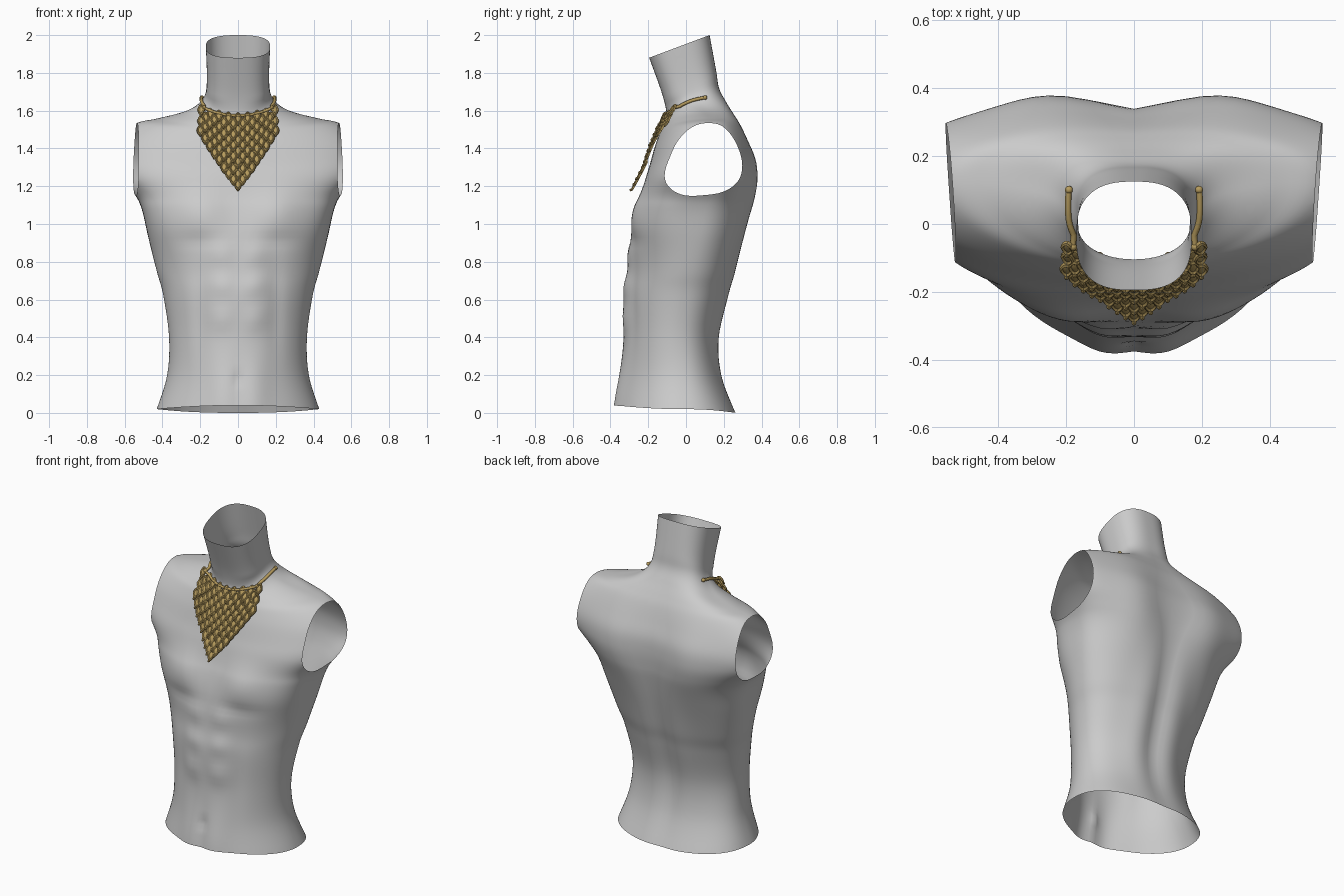
import bpy, bmesh
from math import sin, cos, pi, exp, copysign
from mathutils import Vector, Matrix
from mathutils.bvhtree import BVHTree

if "Cube" in bpy.data.objects:
    bpy.data.objects.remove(bpy.data.objects["Cube"])


def material(name, rgb):
    mat = bpy.data.materials.new(name)
    mat.use_nodes = True
    color = (*rgb, 1)
    mat.diffuse_color = color
    mat.node_tree.nodes["Principled BSDF"].inputs["Base Color"].default_value = color
    return mat


def add_object(name, bm, mat):
    mesh = bpy.data.meshes.new(name)
    bm.to_mesh(mesh)
    obj = bpy.data.objects.new(name, mesh)
    mesh.materials.append(mat)
    bpy.context.collection.objects.link(obj)
    return obj


def smooth(obj, angle):
    bpy.ops.object.select_all(action="DESELECT")
    obj.select_set(True)
    bpy.context.view_layer.objects.active = obj
    bpy.ops.object.shade_smooth_by_angle(angle=angle)


def bell(value, center, spread):
    return exp(-((value - center) / spread) ** 2)


def spline(rows, steps):
    """Catmull-Rom interpolation through rows of numbers."""
    result = []
    last = len(rows) - 1
    for i in range(last):
        quad = [rows[max(0, i - 1)], rows[i], rows[i + 1], rows[min(last, i + 2)]]
        for k in range(steps):
            t = k / steps
            result.append([b + t / 2 * (c - a + t * (2*a - 5*b + 4*c - d + t * (3*(b - c) + d - a)))
                           for a, b, c, d in zip(*quad)])
    result.append(list(rows[-1]))
    return result


grey = material("mannequin grey", (0.6, 0.6, 0.6))
gold = material("antique gold", (0.47, 0.33, 0.11))

# Rings of the body: side height, half width, side y, front height, front y, back height, back y
RINGS = [
    (.02, .43, -.03, .04, -.37, .0, .26),
    (.2, .375, -.04, .2, -.345, .2, .18),
    (.4, .365, -.05, .4, -.33, .4, .16),
    (.62, .395, -.02, .62, -.33, .62, .21),
    (.75, .43, .01, .75, -.31, .75, .25),
    (.93, .475, .05, .93, -.29, .93, .295),
    (1.08, .51, .07, 1.08, -.25, 1.08, .325),
    (1.16, .55, .11, 1.15, -.23, 1.16, .335),
    (1.26, .64, .12, 1.25, -.21, 1.25, .34),
    (1.34, .67, .12, 1.32, -.19, 1.34, .335),
    (1.44, .65, .12, 1.41, -.165, 1.43, .31),
    (1.53, .545, .12, 1.48, -.14, 1.52, .28),
    (1.56, .42, .12, 1.52, -.125, 1.58, .25),
    (1.6, .27, .09, 1.56, -.11, 1.65, .21),
    (1.66, .185, .06, 1.6, -.105, 1.72, .175),
    (1.75, .165, .02, 1.7, -.13, 1.81, .16),
    (1.94, .17, -.035, 1.88, -.195, 2, .125),
]


def front_relief(a, z):
    """Chest, stomach muscles and navel."""
    depth = .035 * bell(a, .2, .14) * bell(z, 1.07, .12)
    depth -= .01 * bell(a, .2, .14) * bell(z, .91, .04)
    for height in (.84, .68, .5):
        depth += .013 * bell(a, .09, .06) * bell(z, height, .065)
    depth += .02 * bell(a, .09, .08) * bell(z, .1, .2)
    depth -= .01 * bell(a, .2, .04) * bell(z, .55, .25)
    return depth - .015 * bell(a, 0, .02) * bell(z, .18, .025)


def back_relief(a, z):
    """Shoulder blades, spine groove and lower back."""
    depth = .042 * bell(a, .26, .18) * bell(z, 1.23, .3)
    depth += .02 * bell(a, .12, .09) * bell(z, .5, .4)
    return depth - .012 * bell(a, 0, .05) * bell(z, .8, .55)


# Torso shell
SEGMENTS = 96
body = bmesh.new()
previous = None
for zs, w, ys, zf, yf, zb, yb in spline(RINGS, 6):
    neck = min(1, max(0, (zs - 1.61) / .1))
    front_power = 1.9 + 1.1 * bell(zs, 1.12, .22) + .8 * neck
    back_power = 2.4 + 1.1 * bell(zs, 1.28, .2) + .2 * neck
    ring = []
    for j in range(SEGMENTS):
        c, s = cos(2 * pi * j / SEGMENTS), sin(2 * pi * j / SEGMENTS)
        front = s < 0
        power = front_power if front else back_power
        x = w * copysign(abs(c) ** (2 / power), c)
        reach = abs(s) ** (2 / power)
        end_y, end_z = (yf, zf) if front else (yb, zb)
        z = zs + (end_z - zs) * (neck * reach + (1 - neck) * s * s)
        relief = -front_relief(abs(x), z) if front else back_relief(abs(x), z)
        ring.append(body.verts.new((x, ys + (end_y - ys) * reach + relief * abs(s), z)))
    if previous:
        for j in range(SEGMENTS):
            k = (j + 1) % SEGMENTS
            body.faces.new((previous[j], previous[k], ring[k], ring[j]))
    previous = ring

# Open arm holes
for side in (-1, 1):
    bmesh.ops.bisect_plane(body, geom=body.verts[:] + body.edges[:] + body.faces[:],
                           plane_co=(side * .54, .11, 1.34),
                           plane_no=(side, -.07, .03), clear_outer=True)
body.normal_update()
smooth(add_object("torso", body, grey), 1.0)
skin = BVHTree.FromBMesh(body)


def on_chest(x, z, lift):
    """Point above the front skin, hanging free beside the neck, with its normal."""
    point, normal, _, _ = skin.ray_cast(Vector((x, -2, z)), Vector((0, 1, 0)))
    point += normal * (lift + .05 * max(0, 1.55 - z))
    hanging = -.06 - (1.63 - z) * .5
    if point.y > hanging:
        point = Vector((x, hanging, z))
        normal = Vector((2 * x, -.9, .4)).normalized()
    return point, normal


def add_scale(bm, x, z):
    """One embossed leaf with a bead on its tip."""
    point, n = on_chest(x, z, .015)
    n = (n + Vector((0, 0, .12))).normalized()
    u = (Vector((1, 0, 0)) - n * n.x).normalized()
    v = n.cross(u)
    count = 12
    loops = []
    for size, lift in ((1, -.006), (.95, .003), (.75, .007), (.55, .001)):
        loop = []
        for j in range(count):
            t = 2 * pi * j / count
            across = .022 * size * cos(t) * (1 - .3 * abs(sin(t)))
            along = .036 * size * sin(t)
            loop.append(bm.verts.new(point + u * across + v * along + n * lift))
        loops.append(loop)
    for low, high in zip(loops, loops[1:]):
        for j in range(count):
            k = (j + 1) % count
            bm.faces.new((low[j], low[k], high[k], high[j]))
    peak = bm.verts.new(point + n * .007)
    for j in range(count):
        bm.faces.new((loops[-1][j], loops[-1][(j + 1) % count], peak))
    bmesh.ops.create_icosphere(bm, subdivisions=1, radius=.008,
                               matrix=Matrix.Translation(point - v * .036 + n * .004))


# Bib of staggered scales, tapering to a point
scales = bmesh.new()
for row in range(13):
    for column in range(-8, 9):
        x = column * .0245
        if (row + column) % 2 == 0 and row + abs(column) <= 12:
            add_scale(scales, x, 1.555 - row * .0288 + 1.3 * x * x)
smooth(add_object("necklace_scales", scales, gold), .6)


def tube(name, points, radius):
    curve = bpy.data.curves.new(name, "CURVE")
    curve.dimensions = "3D"
    curve.bevel_depth = radius
    curve.bevel_resolution = 2
    curve.use_fill_caps = True
    path = curve.splines.new("POLY")
    path.points.add(len(points) - 1)
    for target, point in zip(path.points, points):
        target.co = (*point, 1)
    curve.materials.append(gold)
    obj = bpy.data.objects.new(name, curve)
    bpy.context.collection.objects.link(obj)


# Cord along the neckline and its two loose ends over the shoulders
neckline = [on_chest(i * .018, 1.57 + 1.4 * (i * .018) ** 2, .012)[0] for i in range(-10, 11)]
tube("necklace_neckline", neckline, .008)
for side, name in ((-1, "right"), (1, "left")):
    start = neckline[-1 if side > 0 else 0]
    finish = Vector((side * .178, .1, 1.66))
    cord = [start]
    for i in range(2, 11):
        near, normal, _, _ = skin.find_nearest(start.lerp(finish, i / 10))
        cord.append(near + normal * .008)
    tube(name + "_necklace_cord", cord, .009)
    beads = bmesh.new()
    for point in (cord[0], cord[-1]):
        bmesh.ops.create_icosphere(beads, subdivisions=2, radius=.012,
                                   matrix=Matrix.Translation(point))
    smooth(add_object(name + "_cord_beads", beads, gold), 1.0)
